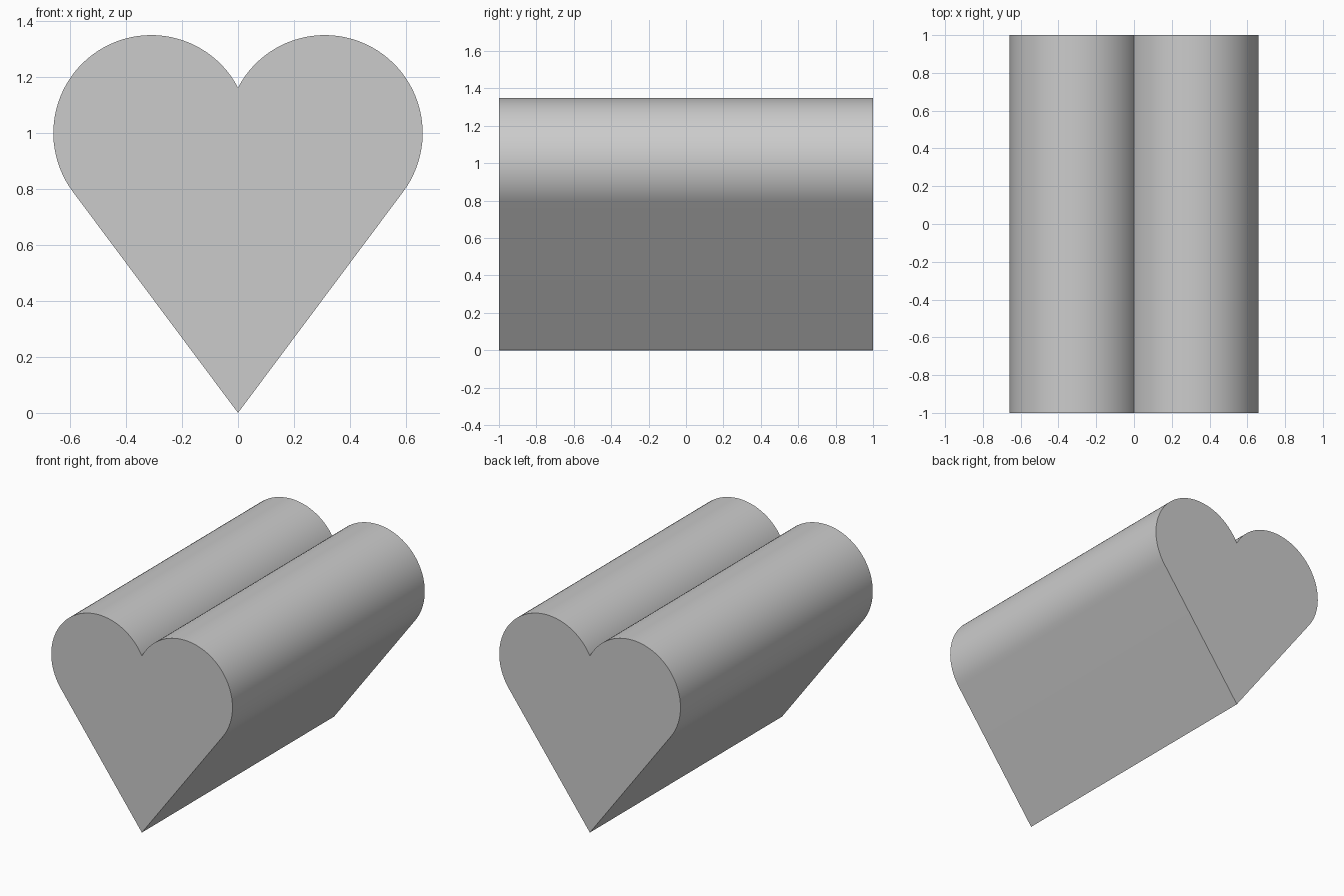
import bpy, bmesh, math

if "Cube" in bpy.data.objects:
    bpy.data.objects.remove(bpy.data.objects["Cube"])

CX, CZ, R, HALF, STEPS = 0.31, 1.0, 0.35, 1.0, 48

# Right half of the heart: tip, tangent line, lobe arc up to the notch
start = math.atan2(CZ, CX) - math.asin(R / math.hypot(CX, CZ)) - math.pi / 2
end = math.acos(-CX / R)
arc = []
for i in range(STEPS + 1):
    a = start + (end - start) * i / STEPS
    arc.append((CX + R * math.cos(a), CZ + R * math.sin(a)))
arc[-1] = (0.0, arc[-1][1])

# Mirror the lobe to close the outline
outline = [(0.0, 0.0)] + arc + [(-x, z) for x, z in reversed(arc[:-1])]

# Extrude the outline from front to back
bm = bmesh.new()
face = bm.faces.new([bm.verts.new((x, -HALF, z)) for x, z in outline])
ext = bmesh.ops.extrude_face_region(bm, geom=[face], use_keep_orig=True)
new_verts = [g for g in ext["geom"] if isinstance(g, bmesh.types.BMVert)]
bmesh.ops.translate(bm, verts=new_verts, vec=(0, 2 * HALF, 0))
bmesh.ops.recalc_face_normals(bm, faces=bm.faces)

mesh = bpy.data.meshes.new("heart_prism")
bm.to_mesh(mesh)
bm.free()
heart = bpy.data.objects.new("heart_prism", mesh)
bpy.context.collection.objects.link(heart)

# Smooth lobes, sharp tip, notch and end caps
bpy.context.view_layer.objects.active = heart
heart.select_set(True)
bpy.ops.object.shade_smooth_by_angle(angle=math.radians(30))
